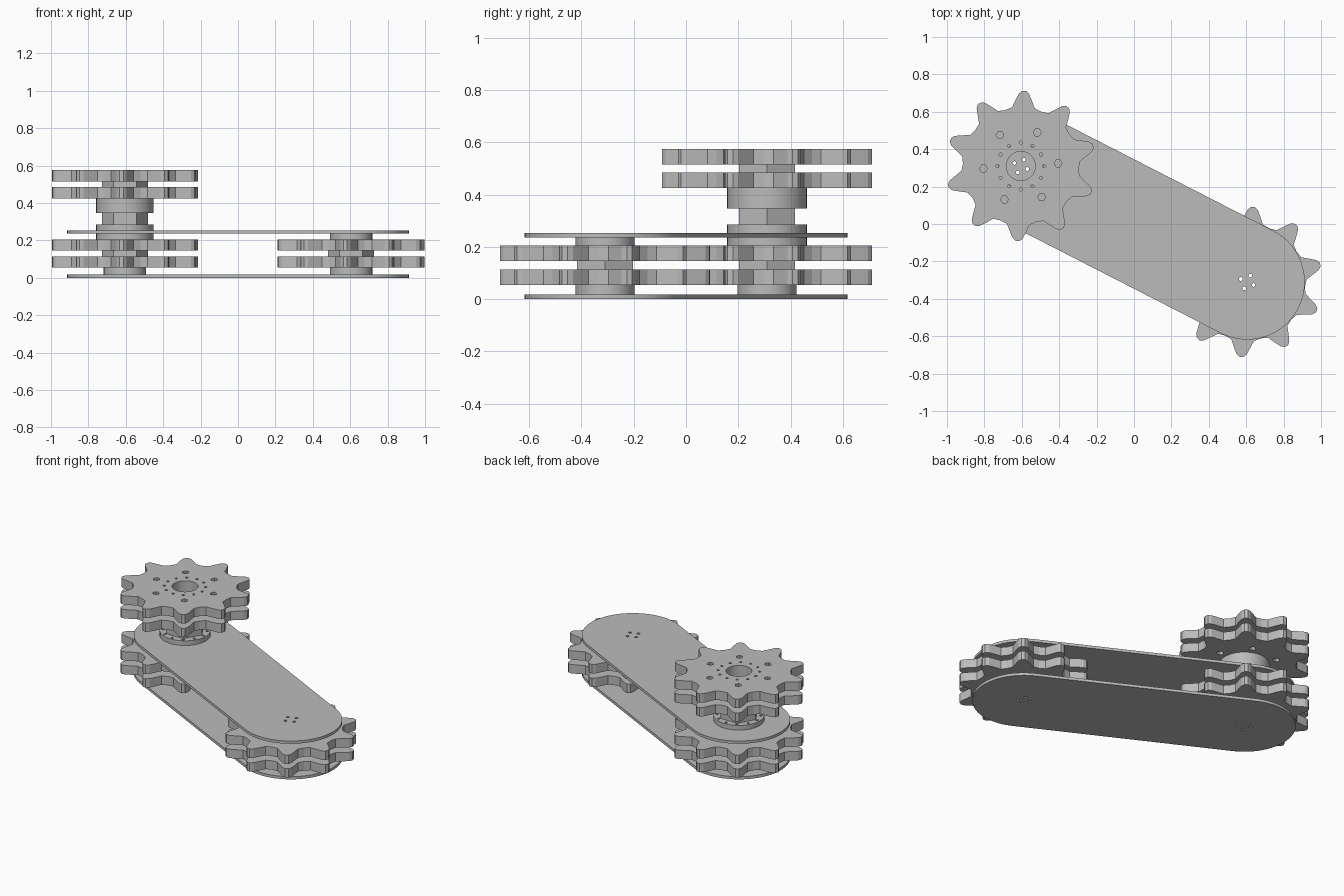
import bpy, bmesh
from math import sin, cos, radians, atan2, pi

cube = bpy.data.objects.get("Cube")
if cube:
    bpy.data.objects.remove(cube, do_unlink=True)

grey = bpy.data.materials.new("machined grey")
grey.use_nodes = True
colour = (0.5, 0.5, 0.5, 1)
grey.diffuse_color = colour
grey.node_tree.nodes["Principled BSDF"].inputs["Base Color"].default_value = colour

REAR = (-0.605, 0.31)     # axle with the upper drive stack
FRONT = (0.605, -0.31)    # axle at the far end of the arm
BORE = 0.078


def ring(centre, r, n, start=0.0):
    """Regular polygon outline."""
    return [(centre[0] + r * cos(radians(start) + 2 * pi * i / n),
             centre[1] + r * sin(radians(start) + 2 * pi * i / n)) for i in range(n)]


def hole_circle(centre, r, count, start, hole_r, sides):
    """Outlines of a circle of bolt holes."""
    return [ring(c, hole_r, sides) for c in ring(centre, r, count, start)]


def slab(name, outlines, z0, z1):
    """Flat part: first outline is the rim, the others are holes."""
    curve = bpy.data.curves.new(name, 'CURVE')
    curve.dimensions = '2D'
    curve.fill_mode = 'BOTH'
    curve.extrude = (z1 - z0) / 2
    for points in outlines:
        spline = curve.splines.new('POLY')
        spline.points.add(len(points) - 1)
        for p, (x, y) in zip(spline.points, points):
            p.co = (x, y, 0, 1)
        spline.use_cyclic_u = True
    obj = bpy.data.objects.new(name, curve)
    bpy.context.collection.objects.link(obj)
    bpy.ops.object.select_all(action='DESELECT')
    obj.select_set(True)
    bpy.context.view_layer.objects.active = obj
    bpy.ops.object.convert(target='MESH')
    obj = bpy.context.object
    bm = bmesh.new()
    bm.from_mesh(obj.data)
    bmesh.ops.remove_doubles(bm, verts=bm.verts, dist=1e-5)
    bmesh.ops.translate(bm, verts=bm.verts, vec=(0, 0, (z0 + z1) / 2))
    bmesh.ops.recalc_face_normals(bm, faces=bm.faces)
    bm.to_mesh(obj.data)
    bm.free()
    obj.data.materials.clear()
    obj.data.materials.append(grey)
    bpy.ops.object.shade_smooth_by_angle(angle=radians(15))
    return obj


def sprocket(name, centre, phase, z0, z1):
    """Ten-tooth sprocket with a bore and two bolt circles."""
    tooth = [(-18, .31), (-11, .318), (-7, .355), (-4, .388), (-1.5, .402),
             (1.5, .402), (4, .388), (7, .355), (11, .318)]
    rim = []
    for k in range(10):
        for a, r in tooth:
            t = radians(phase + 36 * k + a)
            rim.append((centre[0] + r * cos(t), centre[1] + r * sin(t)))
    holes = [ring(centre, BORE, 32)]
    holes += hole_circle(centre, 0.2, 6, 4, 0.021, 6)
    holes += hole_circle(centre, 0.125, 12, 0, 0.009, 6)
    slab(name, [rim] + holes, z0, z1)


def tube(name, centre, r, z0, z1, sides=40, bolts=False):
    """Hollow round or hexagonal hub section."""
    outlines = [ring(centre, r, sides), ring(centre, BORE, 32)]
    if bolts:
        outlines += hole_circle(centre, 0.133, 12, 0, 0.009, 6)
    slab(name, outlines, z0, z1)


# Arm plates: rounded ends joined by straight sides, four bolt holes per axle
def arm_plate(name, z0, z1):
    across = atan2(FRONT[1], FRONT[0])
    rim = []
    for centre, turn in ((FRONT, 0), (REAR, pi)):
        for i in range(33):
            t = across + turn - pi / 2 + pi * i / 32
            rim.append((centre[0] + 0.308 * cos(t), centre[1] + 0.308 * sin(t)))
    holes = [h for c in (REAR, FRONT) for h in hole_circle(c, 0.038, 4, 65, 0.01, 10)]
    slab(name, [rim] + holes, z0, z1)


arm_plate("lower_arm_plate", 0.0, 0.018)
arm_plate("upper_arm_plate", 0.236, 0.254)

# Sprocket pairs: one on each axle inside the arm, one above the rear axle
for label, centre, phase, base in (("rear", REAR, 87.5, 0.055),
                                   ("front", FRONT, 85.5, 0.055),
                                   ("top", REAR, 87.5, 0.425)):
    sprocket(label + "_lower_sprocket", centre, phase, base, base + 0.059)
    sprocket(label + "_upper_sprocket", centre, phase, base + 0.091, base + 0.15)
    tube(label + "_hex_spacer", centre, 0.123, base + 0.059, base + 0.091, 6)

# Hubs between the sprockets and the plates
for label, centre, r in (("rear", REAR, 0.153), ("front", FRONT, 0.113)):
    tube(label + "_bottom_hub", centre, 0.113, 0.018, 0.055)
    tube(label + "_top_hub", centre, r, 0.205, 0.236)

# Drive column above the upper plate
tube("column_flange", REAR, 0.153, 0.254, 0.285, bolts=True)
tube("column_hex", REAR, 0.123, 0.285, 0.347, 6)
tube("column_collar", REAR, 0.153, 0.347, 0.425)
